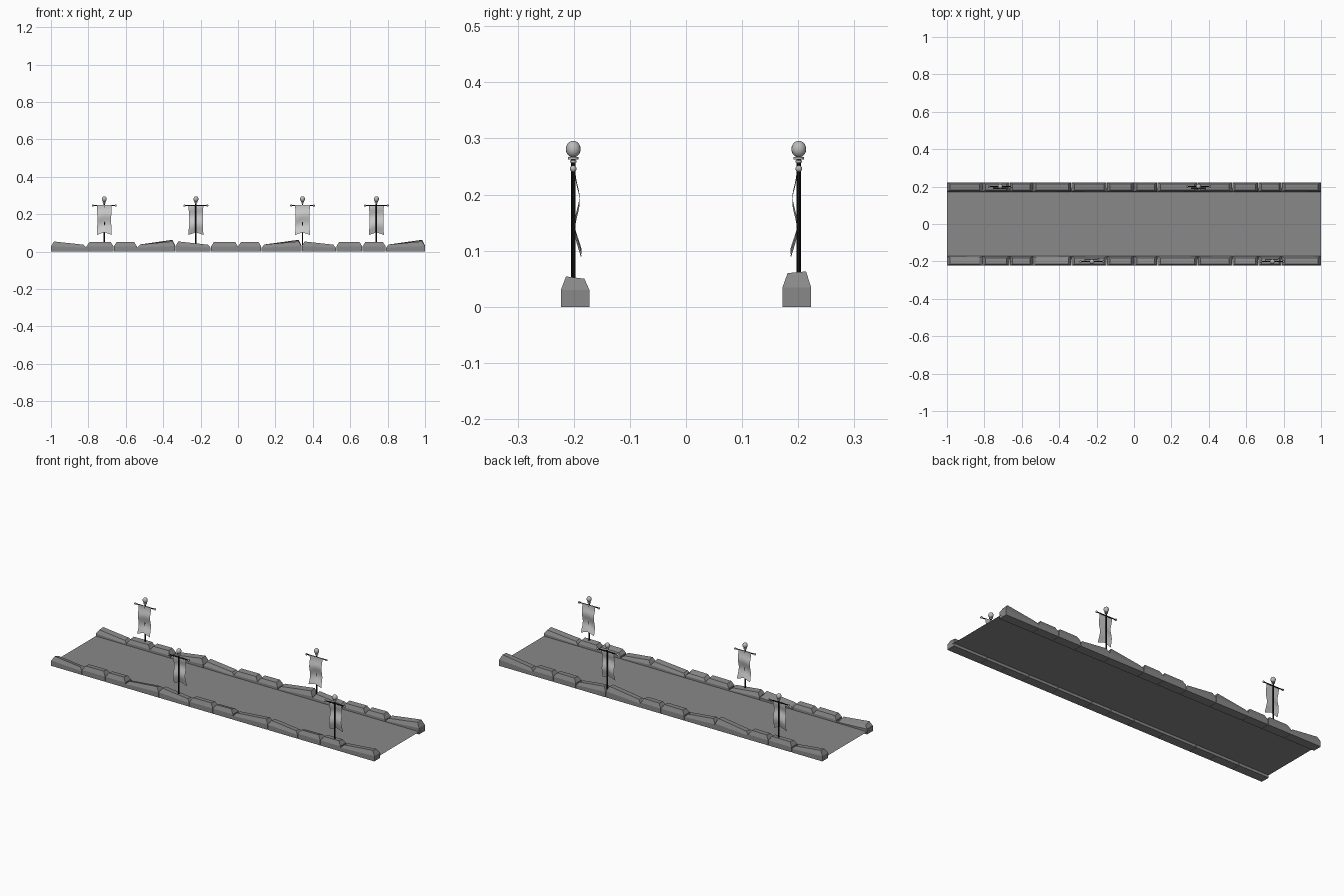
import bpy, bmesh, math
from mathutils import Matrix

cube = bpy.data.objects.get("Cube")
if cube:
    bpy.data.objects.remove(cube, do_unlink=True)


def material(name, rgb):
    m = bpy.data.materials.new(name)
    m.use_nodes = True
    m.diffuse_color = (*rgb, 1)
    m.node_tree.nodes["Principled BSDF"].inputs["Base Color"].default_value = (*rgb, 1)
    return m


STONE = material("grey stone", (0.25, 0.25, 0.25))
CLOTH = material("pale cloth", (0.60, 0.60, 0.60))
METAL = material("light metal", (0.50, 0.50, 0.50))
IRON = material("black iron", (0.008, 0.008, 0.008))


def finish(bm, name, mat, smooth=False):
    mesh = bpy.data.meshes.new(name)
    bm.to_mesh(mesh)
    bm.free()
    mesh.materials.append(mat)
    obj = bpy.data.objects.new(name, mesh)
    bpy.context.collection.objects.link(obj)
    if smooth:
        for p in mesh.polygons:
            p.use_smooth = True
    return obj


# Road deck: a single upward-facing sheet
bm = bmesh.new()
bmesh.ops.create_grid(bm, x_segments=1, y_segments=1, size=1,
                      matrix=Matrix.Translation((0, 0, 0.015)) @ Matrix.Diagonal((1, 0.19, 1, 1)))
finish(bm, "road_deck", STONE)


def stone(name, x0, x1, left, right, side, tilt):
    """Kerb block: straight base, then a worn, tapered top. side is -1 front, 1 back."""
    inner, outer = 0.172 * side, 0.223 * side
    rings = []
    for k in range(3):
        e = 0.016 if k == 2 else 0.001
        ins = 0.009 if k == 2 else 0
        ring = []
        for x, y, h, inside in ((x0 + e, inner + ins * side, left, 1),
                                (x1 - e, inner + ins * side, right, 1),
                                (x1 - e, outer - ins * side, right, 0),
                                (x0 + e, outer - ins * side, left, 0)):
            z = (0, h * 0.55, h - tilt * inside)[k]
            ring.append(bm.verts.new((x, y, z)))
        rings.append(ring)
    bm.faces.new(rings[0])
    bm.faces.new(rings[2])
    for a, b in zip(rings, rings[1:]):
        for i in range(4):
            j = (i + 1) % 4
            bm.faces.new((a[i], a[j], b[j], b[i]))


# Kerb rows: block ends along x, with left and right top heights
ends = (-1, -.81, -.665, -.54, -.335, -.145, 0, .125, .34, .525, .665, .79, 1)
level, falling, rising = (.051, .052), (.054, .037), (.038, .063)
tops = (falling, level, level, rising, falling, level) + (level, rising, falling, level, level, rising)
for row, side in (("front", -1), ("back", 1)):
    for i, (l, r) in enumerate(tops):
        bm = bmesh.new()
        tilt = 0.003
        if side < 0:
            l, r = min(l, .054), min(r, .054)
            tilt = 0.010 if i % 3 == 0 else 0.004
        stone(row, ends[i], ends[i + 1], l, r, side, tilt)
        bmesh.ops.recalc_face_normals(bm, faces=bm.faces)
        finish(bm, f"{row}_kerb_stone_{i + 1}", STONE)


def ball(bm, x, y, z, rx, rz, u=16, v=10):
    bmesh.ops.create_uvsphere(bm, u_segments=u, v_segments=v, radius=1,
                              matrix=Matrix.Translation((x, y, z)) @ Matrix.Diagonal((rx, rx, rz, 1)))


def rod(bm, centre, radius, length, along_x=False, sides=10):
    turn = Matrix.Rotation(math.pi / 2, 4, 'Y') if along_x else Matrix.Identity(4)
    bmesh.ops.create_cone(bm, cap_ends=True, segments=sides, radius1=radius, radius2=radius,
                          depth=length, matrix=Matrix.Translation(centre) @ turn)


def banner(tag, x, side):
    y = 0.201 * side
    # Pole and crossbar
    bm = bmesh.new()
    rod(bm, (x, y, 0.15), 0.004, 0.23)
    rod(bm, (x, y, 0.246), 0.003, 0.122, along_x=True)
    finish(bm, f"{tag}_pole_and_crossbar", IRON)

    # Ball finials and collars
    bm = bmesh.new()
    ball(bm, x, y, 0.281, 0.0132, 0.0148)
    rod(bm, (x, y, 0.2645), 0.009, 0.004, sides=16)
    rod(bm, (x, y, 0.259), 0.006, 0.003, sides=16)
    for s in (-1, 1):
        ball(bm, x + s * 0.061, y, 0.246, 0.006, 0.006, 10, 6)
    metal = finish(bm, f"{tag}_finials", METAL, True)
    metal.data.set_sharp_from_angle(angle=math.radians(40))

    # Rippled swallowtail cloth hanging on the road side of the pole
    bm = bmesh.new()
    cols, rows = 6, 14
    grid = []
    for j in range(rows + 1):
        t = j / rows
        line = []
        for i in range(cols + 1):
            u = 2 * i / cols - 1
            drop = 0.146 + 0.014 * abs(u)
            sway = 0.004 + 0.006 * t + 0.0055 * math.sin(t * 8.5 - 1.2 + 0.3 * u) * min(1, 3 * t)
            width = 0.040 - 0.003 * math.sin(t * math.pi)
            line.append(bm.verts.new((x + u * width, y - side * sway, 0.249 - drop * t)))
        grid.append(line)
    for a, b in zip(grid, grid[1:]):
        for i in range(cols):
            face = (a[i], b[i], b[i + 1], a[i + 1])
            bm.faces.new(face if side > 0 else face[::-1])
    finish(bm, f"{tag}_cloth", CLOTH, True)


for tag, x, side in (("back_right_banner", -.715, 1), ("front_right_banner", -.225, -1),
                     ("back_left_banner", .345, 1), ("front_left_banner", .74, -1)):
    banner(tag, x, side)
